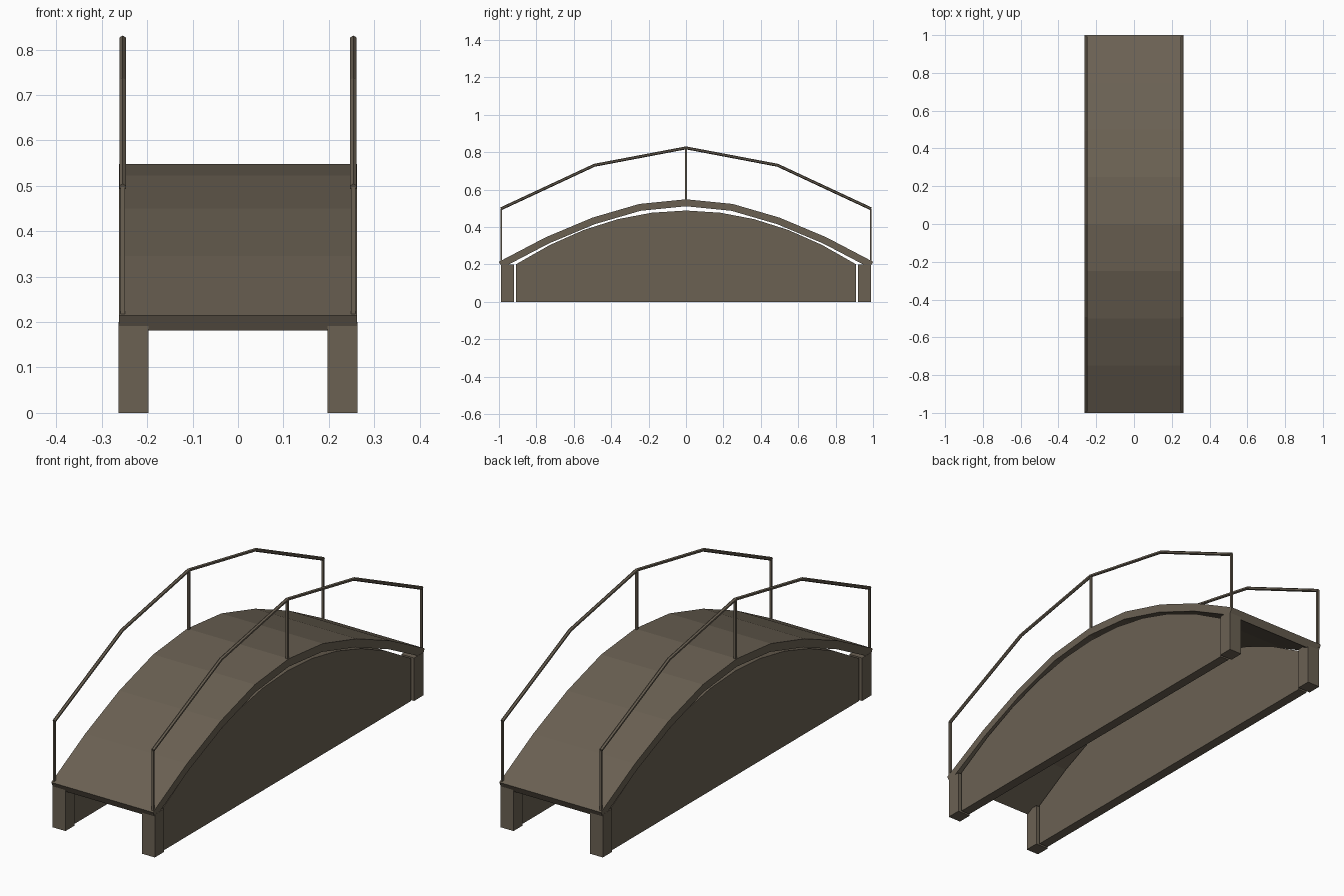
import bpy, bmesh, math
from mathutils import Vector

if "Cube" in bpy.data.objects:
    bpy.data.objects.remove(bpy.data.objects["Cube"])

mat = bpy.data.materials.new("weathered wood")
mat.diffuse_color = (0.145, 0.119, 0.086, 1)
mat.use_nodes = True
mat.node_tree.nodes["Principled BSDF"].inputs["Base Color"].default_value = mat.diffuse_color


def finish(name, bm):
    bmesh.ops.recalc_face_normals(bm, faces=bm.faces)
    me = bpy.data.meshes.new(name)
    bm.to_mesh(me)
    bm.free()
    me.materials.append(mat)
    ob = bpy.data.objects.new(name, me)
    bpy.context.collection.objects.link(ob)
    return ob


def extrude_profile(name, pts, x0, x1):
    """Closed y-z profile extruded along x."""
    bm = bmesh.new()
    face = bm.faces.new([bm.verts.new((x0, y, z)) for y, z in pts])
    new = bmesh.ops.extrude_face_region(bm, geom=[face])["geom"]
    bmesh.ops.translate(bm, vec=(x1 - x0, 0, 0),
                        verts=[v for v in new if isinstance(v, bmesh.types.BMVert)])
    return finish(name, bm)


def box(name, x0, x1, y0, y1, z0, z1):
    return extrude_profile(name, [(y0, z0), (y1, z0), (y1, z1), (y0, z1)], x0, x1)


def tube(name, pts, r, sides):
    """Polyline tube with mitred joints in the y-z plane."""
    bm = bmesh.new()
    pts = [Vector(p) for p in pts]
    rings = []
    for i, p in enumerate(pts):
        d1 = (p - pts[max(i - 1, 0)]).normalized()
        d2 = (pts[min(i + 1, len(pts) - 1)] - p).normalized()
        t = (d1 + d2).normalized()
        n = Vector((0, -t.z, t.y))
        rings.append([bm.verts.new(p + Vector((r, 0, 0)) * math.sin(a) + n * r * math.cos(a))
                      for a in (2 * math.pi * k / sides for k in range(sides))])
    for a, b in zip(rings, rings[1:]):
        for k in range(sides):
            j = (k + 1) % sides
            bm.faces.new((a[k], a[j], b[j], b[k]))
    bm.faces.new(rings[0])
    bm.faces.new(rings[-1])
    return finish(name, bm)


# arched deck: constant thickness below the top line
half = [(1.0, 0.214), (0.75, 0.345), (0.5, 0.45), (0.25, 0.523)]
top = [Vector((-y, z)) for y, z in half] + [Vector((0, 0.548))] + \
      [Vector((y, z)) for y, z in reversed(half)]
bottom = []
for i, p in enumerate(top):
    d1 = (p - top[max(i - 1, 0)]).normalized()
    d2 = (top[min(i + 1, len(top) - 1)] - p).normalized()
    t = (d1 + d2).normalized()
    bottom.append(p + Vector((t.y, -t.x)) * 0.037)
extrude_profile("deck", [tuple(p) for p in top + bottom[::-1]], -0.262, 0.262)

# curved side panel outline
arc = [(0.91 * k / 5, 0.488 - 0.288 * (k / 5) ** 2) for k in range(5, -6, -1)]
panel = [(-0.91, 0), (0.91, 0)] + arc

for s, side in ((-1, "left"), (1, "right")):
    extrude_profile(side + "_side_panel", panel, s * 0.207, s * 0.253)
    # corner legs
    for e, end in ((-1, "front"), (1, "back")):
        box(f"{end}_{side}_leg", s * 0.197, s * 0.263, e * 0.92, e * 0.988, 0, 0.2)
    # handrail and its uprights
    x = s * 0.254
    rail = [(-0.99, 0.497), (-0.49, 0.73), (0, 0.823), (0.49, 0.73), (0.99, 0.497)]
    tube(side + "_handrail", [(x, y, z) for y, z in rail], 0.008, 6)
    for y, z0, z1, end in ((-0.988, 0.2, 0.497, "front"), (0, 0.53, 0.823, "middle"),
                           (0.988, 0.2, 0.497, "back")):
        box(f"{end}_{side}_rail_post", x - 0.005, x + 0.005, y - 0.005, y + 0.005, z0, z1)
